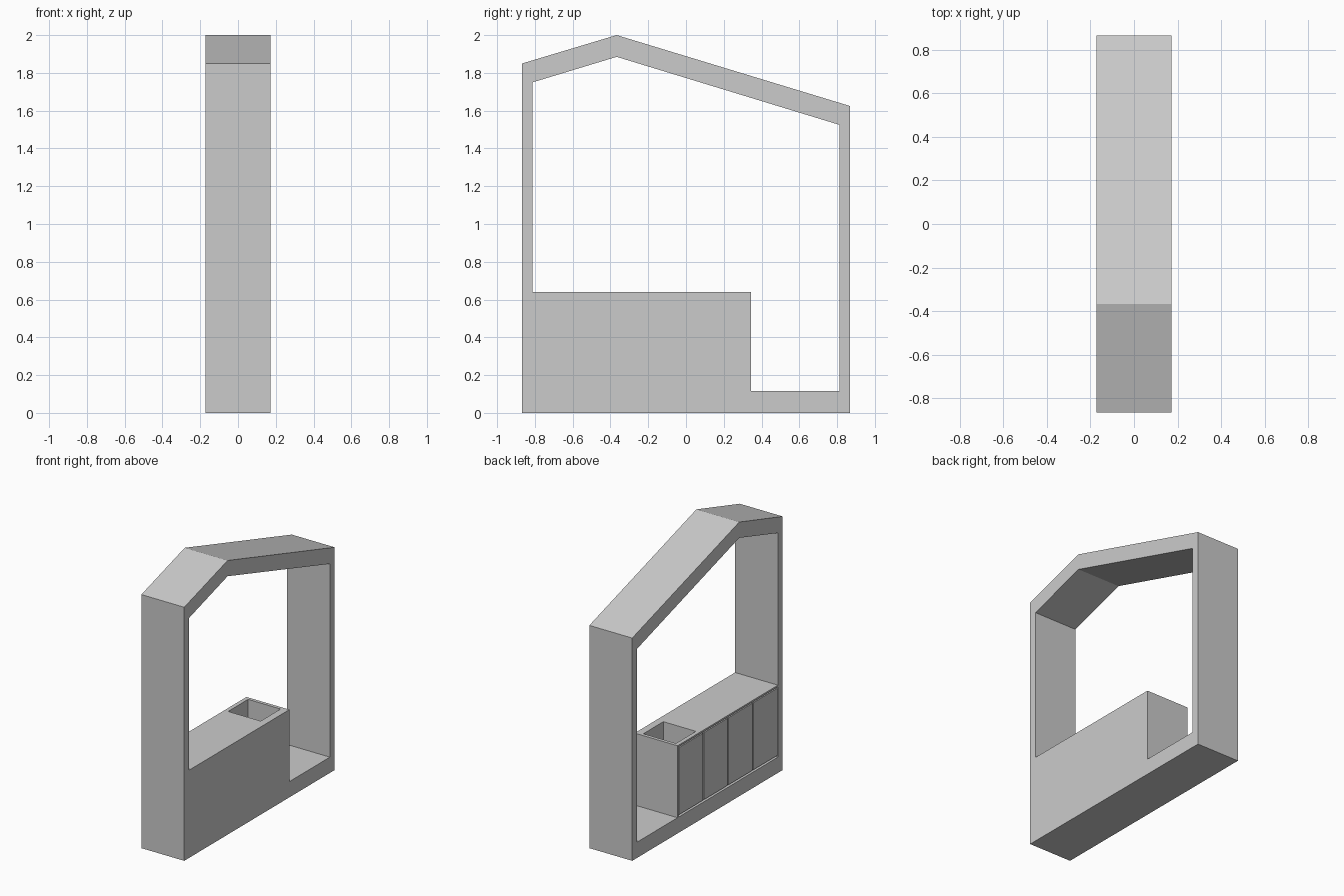
import bpy, bmesh

if "Cube" in bpy.data.objects:
    bpy.data.objects.remove(bpy.data.objects["Cube"])

W = 0.173  # half width in x


def finish(name, bm):
    bmesh.ops.recalc_face_normals(bm, faces=bm.faces)
    me = bpy.data.meshes.new(name)
    bm.to_mesh(me)
    bm.free()
    ob = bpy.data.objects.new(name, me)
    bpy.context.collection.objects.link(ob)
    return ob


def box(name, x0, x1, y0, y1, z0, z1):
    bm = bmesh.new()
    bmesh.ops.create_cube(bm, size=1)
    for v in bm.verts:
        v.co = ((x0 + x1) / 2 + v.co.x * (x1 - x0),
                (y0 + y1) / 2 + v.co.y * (y1 - y0),
                (z0 + z1) / 2 + v.co.z * (z1 - z0))
    return finish(name, bm)


# House-shaped frame: outer and inner loops joined on both sides
outer = [(-0.867, 0), (0.867, 0), (0.867, 1.625), (-0.367, 2.0), (-0.867, 1.85)]
inner = [(-0.812, 0.115), (0.812, 0.115), (0.812, 1.525), (-0.367, 1.885), (-0.812, 1.75)]
bm = bmesh.new()
rings = [[bm.verts.new((x, y, z)) for y, z in loop]
         for x, loop in ((-W, outer), (W, outer), (W, inner), (-W, inner))]
for r in range(4):
    a, b = rings[r], rings[(r + 1) % 4]
    for i in range(5):
        j = (i + 1) % 5
        bm.faces.new((a[i], a[j], b[j], b[i]))
finish("house_frame", bm)

# Counter: body set back behind the doors, end panel and worktop flush with frame
Y0, Y1, Z0, Z1, RECESS = -0.812, 0.345, 0.115, 0.64, 0.02
body = box("cabinet_body", -W + RECESS, W, Y0, Y1 - 0.012, Z0, Z1 - 0.012)
box("cabinet_end_panel", -W, W, Y1 - 0.012, Y1, Z0, Z1 - 0.012)
worktop = box("worktop", -W, W, Y0, Y1, Z1 - 0.012, Z1)

# Sink recess cut through the worktop into the body
cutter = box("sink_cutter", -0.143, 0.12, 0.09, 0.32, 0.44, 0.8)
cutter.hide_render = True
cutter.hide_viewport = True
for ob in (body, worktop):
    mod = ob.modifiers.new("sink", 'BOOLEAN')
    mod.object = cutter
    mod.operation = 'DIFFERENCE'
    mod.solver = 'EXACT'

# Four doors on the left side
gap = 0.012
span = (Y1 - 0.012 - Y0) / 4
for i in range(4):
    y = Y0 + i * span
    box(f"door_{i + 1}", -W, -W + RECESS, y + gap / 2, y + span - gap / 2,
        Z0 + 0.015, Z1 - 0.02)
